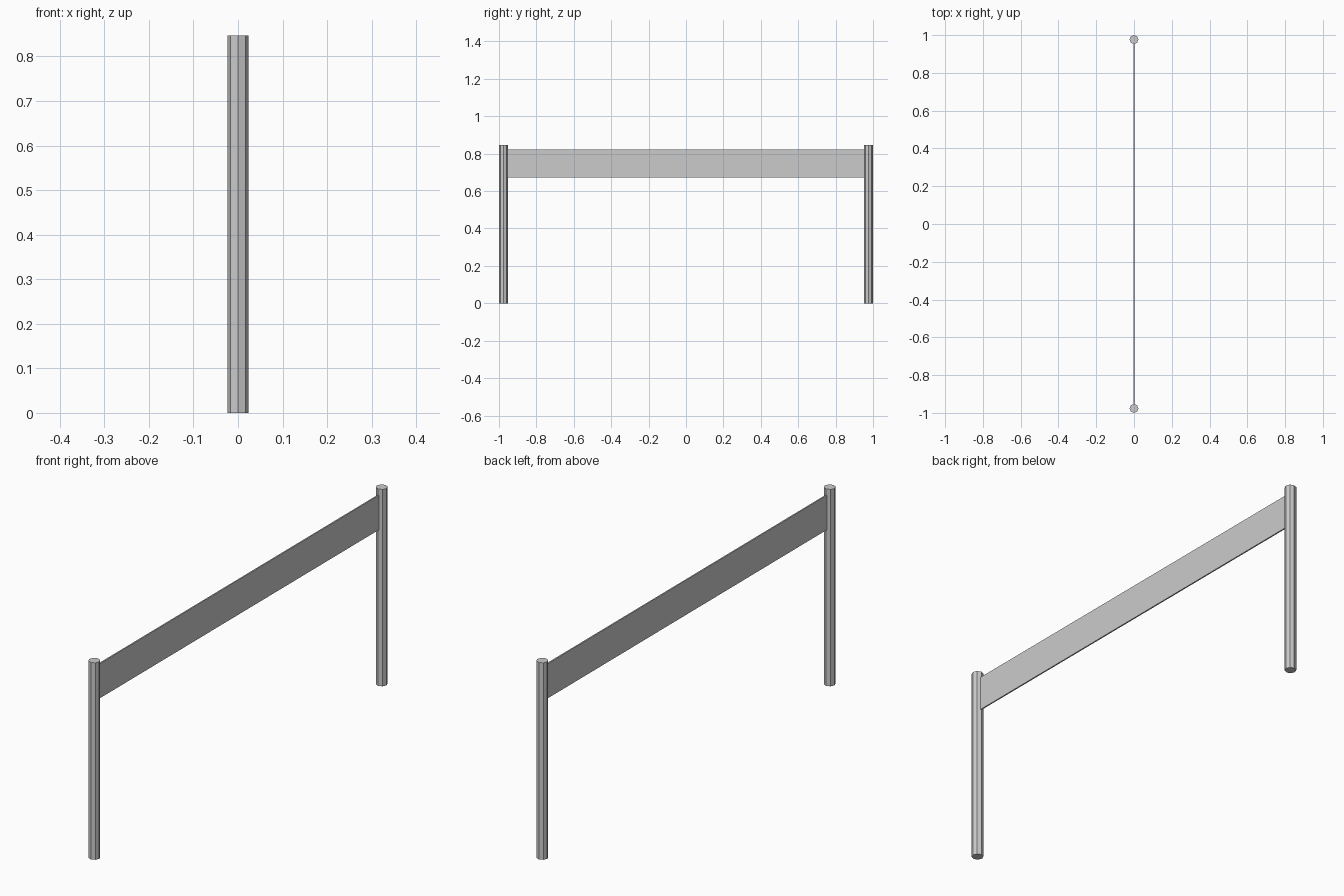
import bpy

if "Cube" in bpy.data.objects:
    bpy.data.objects.remove(bpy.data.objects["Cube"])

R, H = 0.0235, 0.847          # post radius and height
POST_Y = 1.0 - R

# Two octagonal posts, corners on the axes
for name, side in (("front_post", -1), ("back_post", 1)):
    bpy.ops.mesh.primitive_cylinder_add(vertices=8, radius=R, depth=H,
                                        location=(0, side * POST_Y, H / 2))
    bpy.context.object.name = name

# Thin board spanning between the posts
Z0, Z1 = 0.672, 0.821
bpy.ops.mesh.primitive_cube_add(size=1, location=(0, 0, (Z0 + Z1) / 2))
board = bpy.context.object
board.name = "cross_board"
board.scale = (0.006, 2 * (POST_Y - R) + 0.006, Z1 - Z0)
bpy.ops.object.transform_apply(location=False, rotation=False, scale=True)
